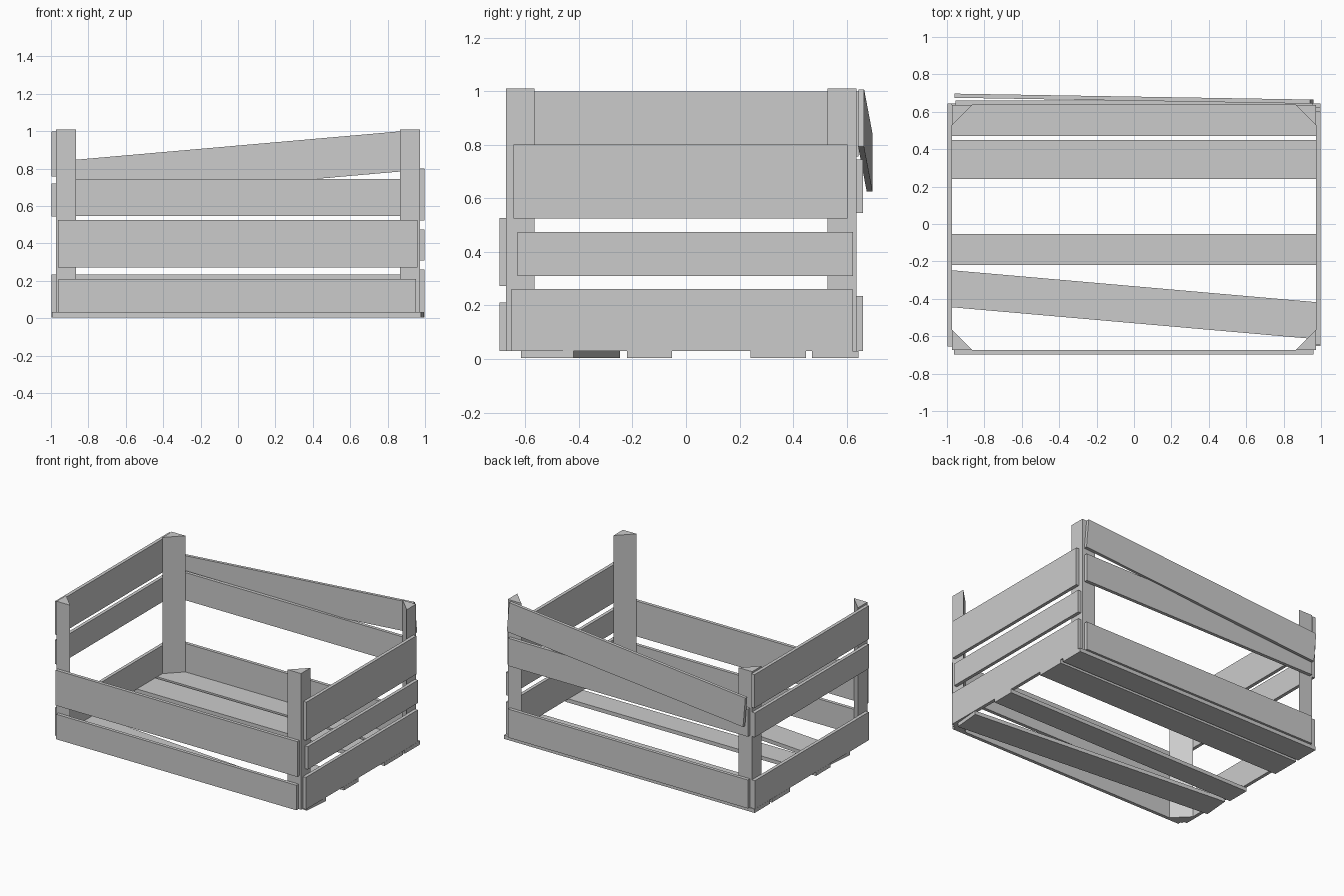
import bpy, bmesh
from math import radians
from mathutils import Matrix, Vector, Euler

if "Cube" in bpy.data.objects:
    bpy.data.objects.remove(bpy.data.objects["Cube"])


def board(name, x, y, z, rot=(0, 0, 0)):
    """Box spanning the given (min, max) ranges, turned about its own centre."""
    size = Vector((x[1] - x[0], y[1] - y[0], z[1] - z[0]))
    centre = Vector((x[0] + x[1], y[0] + y[1], z[0] + z[1])) / 2
    bm = bmesh.new()
    bmesh.ops.create_cube(bm, size=1, matrix=Matrix.Diagonal((*size, 1)))
    me = bpy.data.meshes.new(name)
    bm.to_mesh(me)
    bm.free()
    ob = bpy.data.objects.new(name, me)
    ob.location = centre
    ob.rotation_euler = Euler([radians(a) for a in rot])
    bpy.context.collection.objects.link(ob)
    return ob


def corner_post(name, cx, cy, sx, sy, leg=0.108, z0=0.03, z1=1.01):
    """Triangular post with its right angle in the outer corner."""
    bm = bmesh.new()
    pts = [(cx, cy), (cx - sx * leg, cy), (cx, cy - sy * leg)]
    face = bm.faces.new([bm.verts.new((px, py, z0)) for px, py in pts])
    top = bmesh.ops.extrude_face_region(bm, geom=[face])["geom"]
    bmesh.ops.translate(bm, vec=(0, 0, z1 - z0),
                        verts=[v for v in top if isinstance(v, bmesh.types.BMVert)])
    bmesh.ops.recalc_face_normals(bm, faces=bm.faces)
    me = bpy.data.meshes.new(name)
    bm.to_mesh(me)
    bm.free()
    bpy.context.collection.objects.link(bpy.data.objects.new(name, me))


# Corner posts
for sx, side in ((-1, "left"), (1, "right")):
    corner_post(f"front_{side}_post", sx * 0.973, -0.673, sx, -1)
    corner_post(f"back_{side}_post", sx * 0.973, 0.637, sx, 1)

# Front slats
front = (-0.697, -0.673)
board("front_lower_slat", (-0.96, 0.953), front, (0.03, 0.21))
board("front_upper_slat", (-0.963, 0.96), front, (0.272, 0.526))

# Right slats
right = (0.973, 0.997)
board("right_lower_slat", right, (-0.652, 0.622), (0.03, 0.261))
board("right_middle_slat", right, (-0.63, 0.624), (0.31, 0.474))
board("right_upper_slat", right, (-0.645, 0.604), (0.524, 0.8))

# Left slats
left = (-0.997, -0.973)
board("left_lower_slat", left, (-0.655, 0.64), (0.03, 0.233))
board("left_middle_slat", left, (-0.655, 0.64), (0.545, 0.72))
board("left_upper_slat", left, (-0.655, 0.645), (0.757, 0.998))

# Back slats, the top one hanging loose at the left
back = (0.637, 0.661)
board("back_lower_slat", (-0.955, 0.955), back, (0.03, 0.235))
board("back_middle_slat", (-0.955, 0.955), back, (0.546, 0.745))
board("back_loose_slat", (-0.955, 0.955), (0.659, 0.681), (0.709, 0.923),
      (0, -5, -0.95))

# Floor slats, one of them skewed
floor = (0.003, 0.03)
for i, span in enumerate([(-0.22, -0.053), (0.24, 0.449), (0.47, 0.645)]):
    board(f"floor_slat_{i + 1}", (-0.998, 0.998), span, floor)
board("floor_skewed_slat", (-0.99, 0.99), (-0.53, -0.333), floor, (0, 0, -5))
